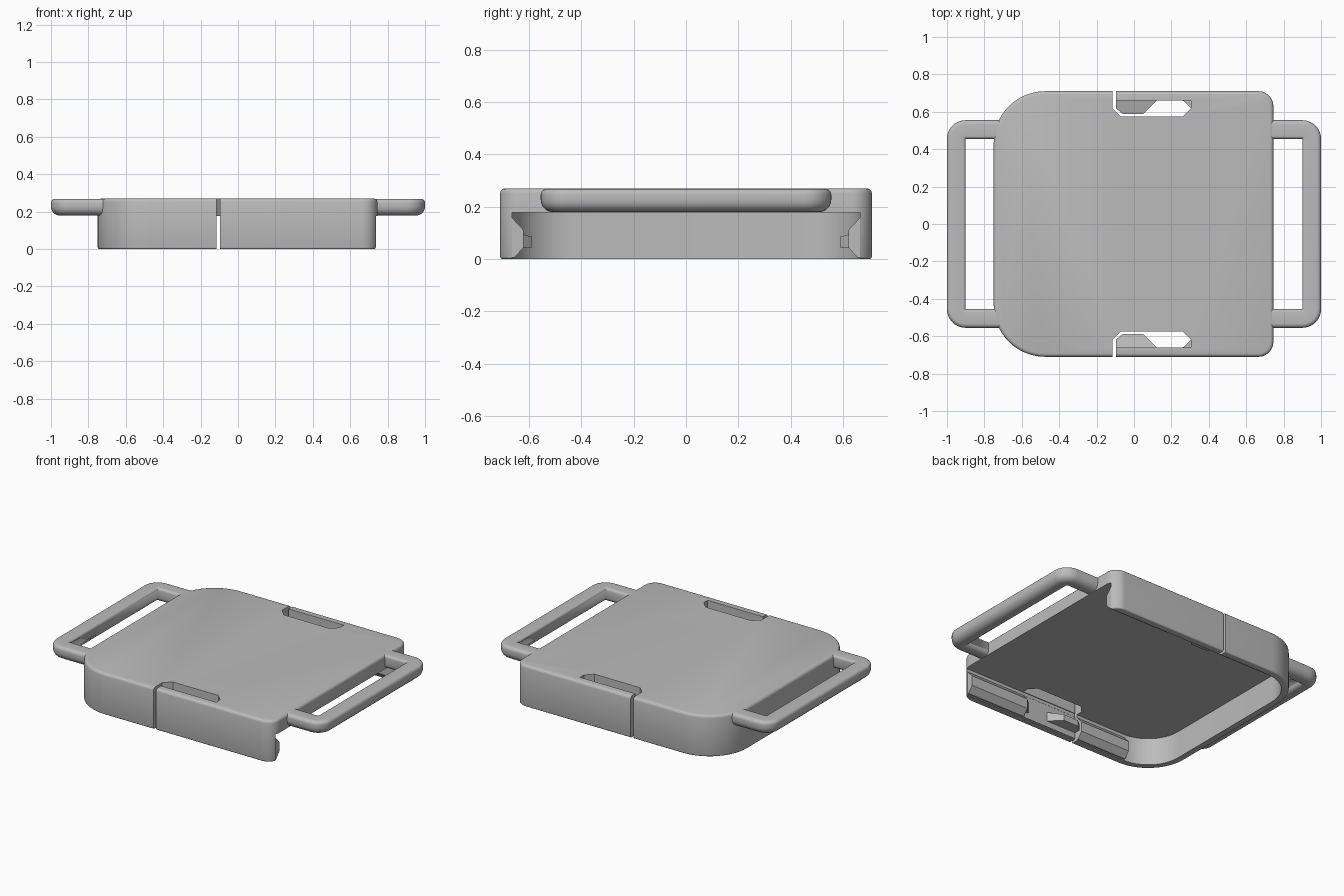
import bpy, bmesh
from math import cos, sin, pi, radians
from mathutils import Vector

cube = bpy.data.objects.get("Cube")
if cube:
    bpy.data.objects.remove(cube)

GREY = (0.5, 0.5, 0.5, 1)
grey = bpy.data.materials.new("plain grey")
grey.diffuse_color = GREY
grey.use_nodes = True
grey.node_tree.nodes["Principled BSDF"].inputs["Base Color"].default_value = GREY

TOP, PLATE = 0.27, 0.178      # plate top and underside heights


def make(name, bm):
    bmesh.ops.recalc_face_normals(bm, faces=bm.faces)
    mesh = bpy.data.meshes.new(name)
    bm.to_mesh(mesh)
    bm.free()
    mesh.materials.append(grey)
    ob = bpy.data.objects.new(name, mesh)
    bpy.context.collection.objects.link(ob)
    return ob


def extrude(points, direction):
    """Solid from a closed outline of 3D points."""
    bm = bmesh.new()
    face = bm.faces.new([bm.verts.new(p) for p in points])
    new = bmesh.ops.extrude_face_region(bm, geom=[face])["geom"]
    verts = [v for v in new if isinstance(v, bmesh.types.BMVert)]
    bmesh.ops.translate(bm, verts=verts, vec=Vector(direction))
    return bm


def prism(name, outline, z0, z1, side=1):
    return make(name, extrude([(x, y * side, z0) for x, y in outline], (0, 0, z1 - z0)))


def arc(cx, cy, r, start, steps=14):
    return [(cx + r * cos(start + pi / 2 * i / steps), cy + r * sin(start + pi / 2 * i / steps))
            for i in range(steps + 1)]


def combine(target, tool, operation):
    mod = target.modifiers.new(operation, "BOOLEAN")
    mod.operation, mod.object, mod.solver = operation, tool, "EXACT"
    bpy.context.view_layer.objects.active = target
    bpy.ops.object.modifier_apply(modifier=mod.name)
    bpy.data.objects.remove(tool)


def smooth(ob):
    bpy.ops.object.select_all(action="DESELECT")
    ob.select_set(True)
    bpy.context.view_layer.objects.active = ob
    bpy.ops.object.shade_smooth_by_angle(angle=radians(32))


# Body: large corners at the closed end, small ones at the open end
outline = (arc(0.665, 0.63, 0.08, 0) + arc(-0.475, 0.435, 0.275, pi / 2)
           + arc(-0.475, -0.435, 0.275, pi) + arc(0.665, -0.63, 0.08, 1.5 * pi))
bm = extrude([(x, y, 0) for x, y in outline], (0, 0, TOP))
for height, width in ((TOP, 0.018), (0, 0.009)):
    rim = [e for e in bm.edges if all(abs(v.co.z - height) < 1e-4 for v in e.verts)]
    bmesh.ops.bevel(bm, geom=rim, offset=width, segments=3, profile=0.5, affect="EDGES")
body = make("body_shell", bm)

# Hollow underside, open towards +x
pocket = ([(1, -0.665), (1, 0.665)] + arc(-0.475, 0.435, 0.23, pi / 2)
          + arc(-0.475, -0.435, 0.23, pi))
combine(body, prism("pocket_cutter", pocket, -0.1, PLATE), "DIFFERENCE")

rail = [(0.668, 0.16), (0.662, 0.155), (0.62, 0.11), (0.62, 0.045), (0.655, 0.006), (0.668, 0.006)]
slot = [(-0.115, 0.66), (-0.115, 0.62), (-0.07, 0.575), (0.26, 0.575), (0.305, 0.62), (0.305, 0.66)]
slit = [(-0.115, 0.8), (-0.115, 0.63), (-0.096, 0.63), (-0.096, 0.8)]
bump = [(-0.096, 0.67), (-0.096, 0.618), (-0.06, 0.588), (0.05, 0.588), (0.12, 0.66), (0.12, 0.67)]
wedge = [(0.31, 0.67), (0.25, 0.67), (0.262, 0.66), (0.305, 0.62), (0.31, 0.62)]

for side, label in ((-1, "front"), (1, "back")):
    # Guide rail along the inside of the wall
    solid = extrude([(-0.48, y * side, z) for y, z in rail], (1.213, 0, 0))
    combine(body, make("rail", solid), "UNION")
    # Release slot through the plate, and the slit that frees the clip arm
    combine(body, prism("slot_cutter", slot, -0.1, 0.4, side), "DIFFERENCE")
    combine(body, prism("slit_cutter", slit, -0.1, 0.4, side), "DIFFERENCE")
    # Snap catch on the arm, with its upper edge sloped back
    catch = prism(label + "_catch", bump, 0.045, 0.105, side)
    for v in catch.data.vertices:
        if v.co.z > 0.1 and abs(v.co.y) < 0.62:
            v.co.z -= 0.02
    prism(label + "_rail_wedge", wedge, 0.045, 0.11, side)
smooth(body)


def quarter(cd, cz, r, start, steps=5):
    return arc(cd, cz, r, start, steps)


# Strap loops: rounded bar section swept round a U
section = (quarter(0.078, 0.247, 0.022, 0) + quarter(0.015, 0.254, 0.015, pi / 2)
           + quarter(0.03, 0.21, 0.03, pi) + quarter(0.052, 0.228, 0.048, 1.5 * pi))
for side, label in ((-1, "right"), (1, "left")):
    bm = bmesh.new()
    rings = []
    for d, z in section:
        path = ([(0.7, -0.455 - d)] + arc(0.9, -0.455, d, 1.5 * pi, 10)
                + arc(0.9, 0.455, d, 0, 10) + [(0.7, 0.455 + d)])
        rings.append([bm.verts.new((x * side, y, z - 0.001)) for x, y in path])
    for a, b in zip(rings, rings[1:] + rings[:1]):
        for i in range(len(a) - 1):
            bm.faces.new((a[i], a[i + 1], b[i + 1], b[i]))
    for end in (0, -1):
        bm.faces.new([ring[end] for ring in rings])
    bmesh.ops.remove_doubles(bm, verts=bm.verts, dist=1e-4)
    smooth(make(label + "_strap_loop", bm))
